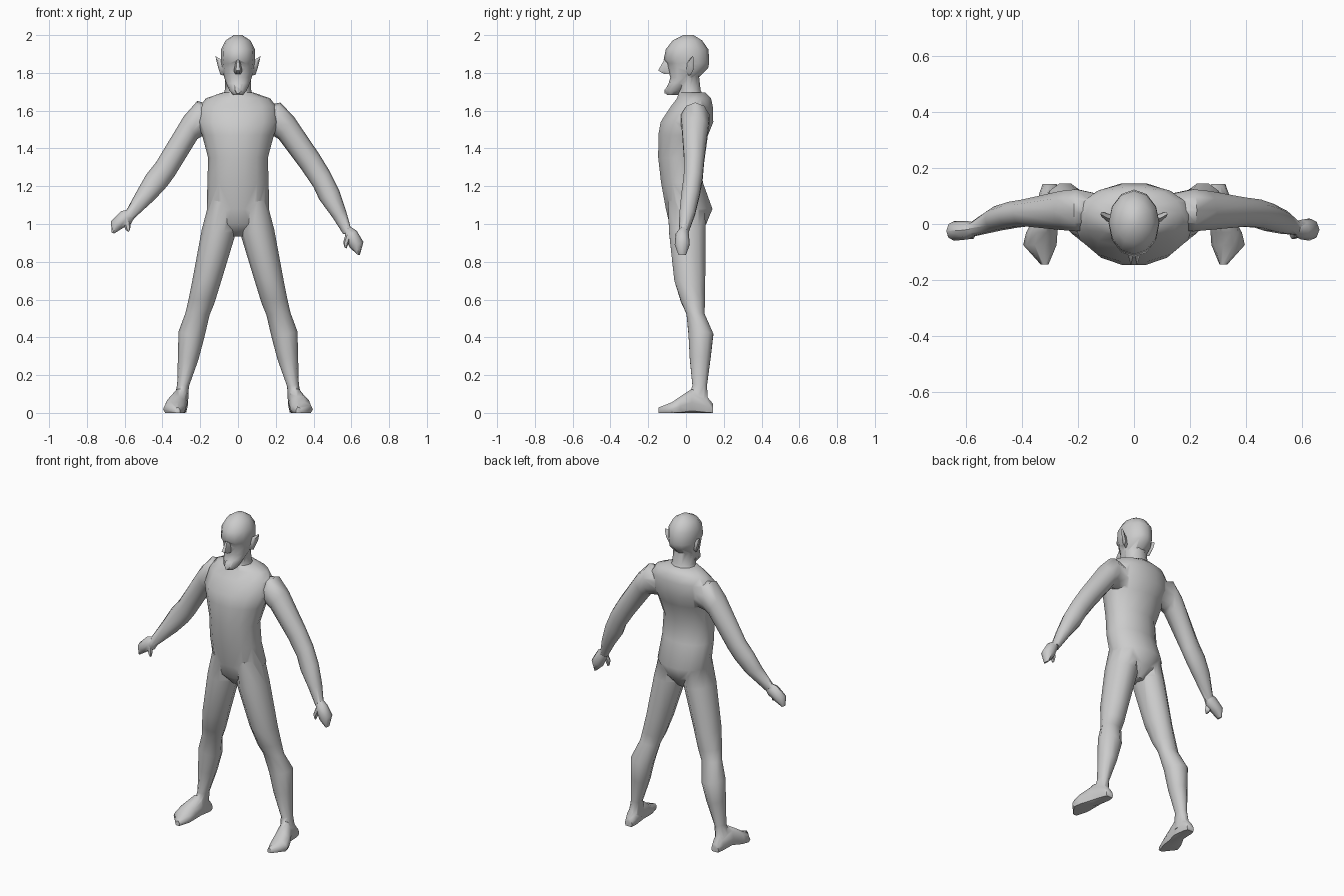
import bpy, bmesh, math
from mathutils import Vector


def loft(name, rings, n=12):
    """Closed tube through elliptical rings (center, u, v)."""
    bm = bmesh.new()
    loops = []
    for c, u, v in rings:
        c, u, v = Vector(c), Vector(u), Vector(v)
        loop = []
        for i in range(n):
            a = 2 * math.pi * i / n
            p = c + u * math.cos(a) + v * math.sin(a)
            p.z = max(p.z, 0)
            loop.append(bm.verts.new(p))
        loops.append(loop)
    for a, b in zip(loops, loops[1:]):
        for i in range(n):
            j = (i + 1) % n
            bm.faces.new((a[i], a[j], b[j], b[i]))
    bm.faces.new(loops[0])
    bm.faces.new(loops[-1])
    bmesh.ops.recalc_face_normals(bm, faces=bm.faces)
    me = bpy.data.meshes.new(name)
    bm.to_mesh(me)
    bm.free()
    ob = bpy.data.objects.new(name, me)
    bpy.context.collection.objects.link(ob)
    return ob


def limb(name, rows, n=10, s=1):
    """Rows give outer x,z, inner x,z, front y, back y."""
    return loft(name, [(((a + c) / 2 * s, (f + k) / 2, (b + d) / 2),
                        ((a - c) / 2 * s, 0, (b - d) / 2),
                        (0, (k - f) / 2, 0)) for a, b, c, d, f, k in rows], n)


def stack(name, rows, n=12):
    """Centred horizontal rings: z, half width, front y, back y."""
    return limb(name, [(r, z, -r, z, f, k) for z, r, f, k in rows], n)


# Torso
torso = stack("body", [
    (.935, .04, -.03, .06), (1.0, .13, -.09, .11), (1.08, .165, -.11, .143),
    (1.22, .162, -.135, .092), (1.35, .158, -.15, .085), (1.47, .19, -.15, .12),
    (1.54, .215, -.138, .148), (1.62, .205, -.085, .145), (1.665, .17, -.05, .135),
    (1.695, .085, -.04, .105)], 14)
parts = []

# Neck and head
parts.append(stack("neck", [(1.65, .085, -.045, .11), (1.71, .07, -.042, .08),
                            (1.80, .068, -.05, .07)], 10))
parts.append(stack("head", [
    (1.683, .025, -.10, -.035), (1.705, .045, -.113, -.015), (1.745, .063, -.092, .02),
    (1.775, .073, -.083, .066), (1.825, .085, -.098, .117), (1.85, .088, -.102, .122),
    (1.872, .091, -.118, .123), (1.925, .09, -.107, .118), (1.972, .066, -.07, .085),
    (2.0, .022, -.015, .04)]))
parts.append(stack("nose", [(1.795, .016, -.12, -.07), (1.812, .022, -.153, -.07),
                            (1.868, .01, -.12, -.07)], 6))
parts.append(stack("chin", [(1.69, .012, -.118, -.06), (1.71, .03, -.117, -.06),
                            (1.735, .036, -.098, -.05)], 6))

# Ears, legs and feet, mirrored
for side, s in (("right", 1), ("left", -1)):
    parts.append(limb(side + "_ear", [
        (.07, 1.86, .07, 1.785, -.005, .03), (.1, 1.877, .093, 1.79, .008, .04),
        (.12, 1.89, .106, 1.83, .025, .045)], 6, s))
    parts.append(limb(side + "_leg", [
        (.15, 1.13, .012, 1.10, -.10, .105), (.192, .97, .012, .95, -.095, .108),
        (.242, .70, .088, .70, -.066, .106), (.262, .60, .125, .58, -.03, .104),
        (.278, .53, .15, .52, .0, .10), (.315, .43, .178, .40, .01, .148),
        (.318, .30, .21, .28, .017, .133), (.322, .15, .26, .14, .032, .113),
        (.345, .04, .265, .04, .0, .12)], 10, s))
    parts.append(loft(side + "_foot", [
        ((x * s, y, h / 2 - .01), (w, 0, 0), (0, 0, h / 2 + .01))
        for y, x, w, h in [(.143, .302, .025, .05), (.11, .303, .036, .09),
                           (.03, .31, .043, .13), (-.03, .33, .056, .09),
                           (-.075, .337, .06, .058), (-.145, .32, .014, .03)]], 10))

# Arms and hands, posed differently on each side
parts.append(limb("right_arm", [
    (.13, 1.625, .12, 1.47, -.02, .11), (.225, 1.643, .195, 1.462, -.03, .128),
    (.298, 1.565, .215, 1.45, -.025, .122), (.43, 1.37, .335, 1.29, -.012, .098),
    (.485, 1.28, .40, 1.195, -.015, .09), (.535, 1.18, .43, 1.13, -.027, .075),
    (.572, 1.07, .50, 1.035, -.037, .05), (.60, .97, .558, .945, -.04, .015)]))
parts.append(limb("right_hand", [
    (.596, .985, .563, .965, -.035, .01), (.628, .965, .567, .93, -.055, .015),
    (.664, .905, .592, .875, -.06, .02), (.645, .835, .632, .838, -.04, .0)], 8))
parts.append(limb("right_thumb", [
    (.60, .935, .57, .945, -.05, -.015), (.585, .895, .557, .905, -.055, -.025),
    (.574, .87, .564, .875, -.048, -.032)], 6))
parts.append(limb("left_arm", [
    (.13, 1.625, .12, 1.47, -.02, .11), (.215, 1.652, .195, 1.462, -.03, .128),
    (.287, 1.57, .215, 1.45, -.025, .122), (.435, 1.325, .335, 1.255, -.01, .09),
    (.487, 1.26, .375, 1.2, -.015, .082), (.535, 1.175, .44, 1.13, -.025, .065),
    (.595, 1.065, .555, 1.025, -.045, .01)], 10, -1))
parts.append(limb("left_hand", [
    (.588, 1.075, .55, 1.03, -.042, .005), (.618, 1.068, .567, 1.0, -.055, .01),
    (.672, 1.015, .615, .975, -.06, .01), (.67, .955, .655, .95, -.045, -.01)], 8, -1))
parts.append(limb("left_thumb", [
    (.605, .995, .57, 1.02, -.05, -.02), (.595, .97, .568, .99, -.055, -.03),
    (.582, .958, .574, .963, -.05, -.038)], 6, -1))

# Fuse everything into one skin
bpy.context.view_layer.objects.active = torso
for p in parts:
    m = torso.modifiers.new("join", 'BOOLEAN')
    m.operation, m.solver, m.object = 'UNION', 'EXACT', p
    bpy.ops.object.modifier_apply(modifier=m.name)
    bpy.data.objects.remove(p)
torso.select_set(True)
bpy.ops.object.shade_smooth_by_angle(angle=math.radians(50))
